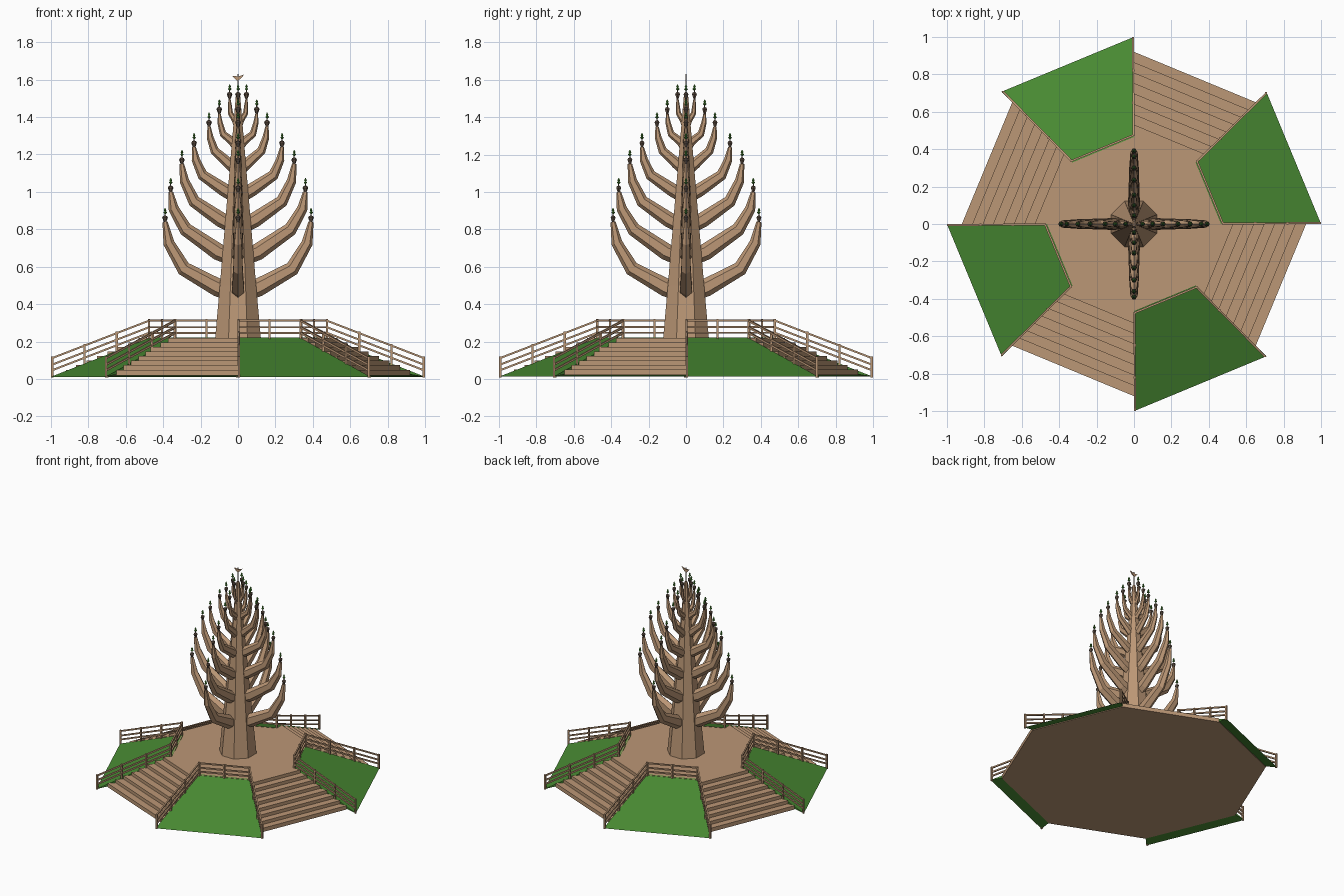
import bpy, bmesh
from math import sin, cos, pi, radians
from mathutils import Vector, Matrix

cube = bpy.data.objects.get("Cube")
if cube:
    bpy.data.objects.remove(cube)


def material(name, rgb):
    m = bpy.data.materials.new(name)
    m.use_nodes = True
    m.diffuse_color = (*rgb, 1)
    m.node_tree.nodes["Principled BSDF"].inputs["Base Color"].default_value = (*rgb, 1)
    return m


WOOD = material("wood", (0.50, 0.31, 0.18))
GRASS = material("grass green", (0.065, 0.25, 0.032))
POT = material("dark brown", (0.13, 0.09, 0.065))


def loft(bm, rings):
    """Skin a row of equal rings and cap both ends."""
    rows = [[bm.verts.new(p) for p in ring] for ring in rings]
    n = len(rows[0])
    for a, b in zip(rows, rows[1:]):
        for i in range(n):
            j = (i + 1) % n
            bm.faces.new((a[i], a[j], b[j], b[i]))
    bm.faces.new(rows[0][::-1])
    bm.faces.new(rows[-1])


def finish(bm, name, mat):
    bmesh.ops.recalc_face_normals(bm, faces=bm.faces[:])
    mesh = bpy.data.meshes.new(name)
    bm.to_mesh(mesh)
    bm.free()
    mesh.materials.append(mat)
    ob = bpy.data.objects.new(name, mesh)
    bpy.context.collection.objects.link(ob)
    return ob


def polar(r, deg, z):
    return Vector((r * cos(radians(deg)), r * sin(radians(deg)), z))


def turned(bm, profile, sides, start=0, centre=(0, 0, 0)):
    c = Vector(centre)
    loft(bm, [[polar(r, start + 360 * k / sides, z) + c for k in range(sides)]
              for r, z in profile])


def bar(bm, a, b, w):
    """Square bar between two points."""
    d = (b - a).normalized()
    side = d.cross(Vector((0, 0, 1)))
    side = side.normalized() if side.length > 0.01 else Vector((1, 0, 0))
    up = side.cross(d)
    corners = [(side * s + up * t) * w / 2 for s, t in ((1, 1), (-1, 1), (-1, -1), (1, -1))]
    loft(bm, [[p + c for c in corners] for p in (a, b)])


# Octagonal base and deck
BASE, DECK, INNER, OUTER = 0.025, 0.22, 0.475, 0.92
bm = bmesh.new()
turned(bm, [(OUTER, 0.02), (OUTER, BASE)], 8)
finish(bm, "base", WOOD)
bm = bmesh.new()
turned(bm, [(INNER, BASE), (INNER, DECK)], 8)
finish(bm, "deck", WOOD)

# Stair profile shared by the four flights
STEPS = 8
rise, run = (DECK - BASE) / STEPS, (OUTER - INNER) / STEPS
stair = [(INNER, BASE), (OUTER, BASE)]
for i in range(STEPS):
    z = BASE + rise * (i + 1)
    stair += [(OUTER - run * i, z), (OUTER - run * (i + 1), z)]
bank = [(INNER - 0.01, BASE), (OUTER, BASE), (1.0, 0.012), (INNER - 0.01, DECK + 0.002)]


def sector(name, profile, start, mat):
    bm = bmesh.new()
    loft(bm, [[polar(r, start + d, z) for r, z in profile] for d in (0, 45)])
    finish(bm, name, mat)


def rail_run(bm, a, b, spans):
    for h in (0.027, 0.057, 0.092):
        bar(bm, a + Vector((0, 0, h)), b + Vector((0, 0, h)), 0.01)
    for i in range(spans + 1):
        p = a.lerp(b, i / spans)
        bar(bm, p - Vector((0, 0, 0.012)), p + Vector((0, 0, 0.1)), 0.012)


# Alternating grass banks with railings, and stairs
for k in range(4):
    a = 90 * k
    sector(f"grass_bank_{k + 1}", bank, a, GRASS)
    sector(f"stairs_{k + 1}", stair, a + 45, WOOD)
    bm = bmesh.new()
    low = [polar(0.993, a + d, 0.02) for d in (0.3, 44.7)]
    top = [polar(INNER, a + d, DECK) for d in (0.3, 44.7)]
    rail_run(bm, low[0], top[0], 3)
    rail_run(bm, top[0], top[1], 2)
    rail_run(bm, top[1], low[1], 3)
    finish(bm, f"railing_{k + 1}", WOOD)

# Tapered trunk
bm = bmesh.new()
turned(bm, [(0.132, DECK), (0.105, 0.5), (0.012, 1.52)], 8, 22.5)
finish(bm, "trunk", WOOD)

# Branch tiers: base height, elbow (reach, height), tip (reach, height), thickness
TIERS = [
    (0.48, 0.29, 0.59, 0.39, 0.84, 0.046),
    (0.67, 0.28, 0.80, 0.36, 1.00, 0.043),
    (0.84, 0.235, 0.95, 0.30, 1.15, 0.039),
    (1.00, 0.19, 1.09, 0.235, 1.24, 0.034),
    (1.14, 0.125, 1.22, 0.155, 1.35, 0.028),
    (1.26, 0.08, 1.31, 0.10, 1.42, 0.022),
    (1.37, 0.04, 1.42, 0.045, 1.50, 0.016),
]


def branch(bm, tier, spin):
    z0, ex, ez, tx, tz, w = tier
    path = [(0.0, z0 - 0.03), (ex * 0.38, z0 + 0.01), (ex, ez),
            (ex + (tx - ex) * 0.8, ez + (tz - ez) * 0.55), (tx, tz)]
    rings = []
    for i, (x, z) in enumerate(path):
        x0, za = path[max(i - 1, 0)]
        x1, zb = path[min(i + 1, len(path) - 1)]
        d = Vector((x1 - x0, 0, zb - za)).normalized()
        up = Vector((-d.z, 0, d.x))
        s = w * (1.1, 1.05, 0.85, 0.65, 0.3)[i]
        rings.append([spin @ (Vector((x, 0, z)) + up * s * cos(t) + Vector((0, 0.75 * s * sin(t), 0)))
                      for t in (pi * k / 3 for k in range(6))])
    loft(bm, rings)


# Four rows of branches, each tip with a small potted sprig
for k, row in enumerate(("left", "back", "right", "front")):
    spin = Matrix.Rotation(radians(90 * k), 3, "Z")
    wood, pots, leaves = bmesh.new(), bmesh.new(), bmesh.new()
    for tier in TIERS:
        branch(wood, tier, spin)
        tip = spin @ Vector((tier[3], 0, tier[4]))
        turned(pots, [(0.005, -0.005), (0.015, 0.022), (0.011, 0.03), (0.003, 0.034),
                      (0.003, 0.06)], 6, 0, tip)
        turned(leaves, [(0.003, 0.042), (0.011, 0.05), (0.004, 0.057), (0.008, 0.062),
                        (0.001, 0.075)], 5, 0, tip)
    finish(wood, f"{row}_branches", WOOD)
    finish(pots, f"{row}_pots", POT)
    finish(leaves, f"{row}_sprigs", GRASS)

# Spire and the flat winged finial
bm = bmesh.new()
bar(bm, Vector((0, 0, 1.5)), Vector((0, 0, 1.63)), 0.006)
finish(bm, "spire", POT)
bm = bmesh.new()
wings = [(-0.03, 1.62), (-0.005, 1.594), (0.012, 1.602), (0.034, 1.628), (0.002, 1.617)]
loft(bm, [[(x, y, z) for x, z in wings] for y in (-0.004, 0.004)])
finish(bm, "finial", WOOD)
